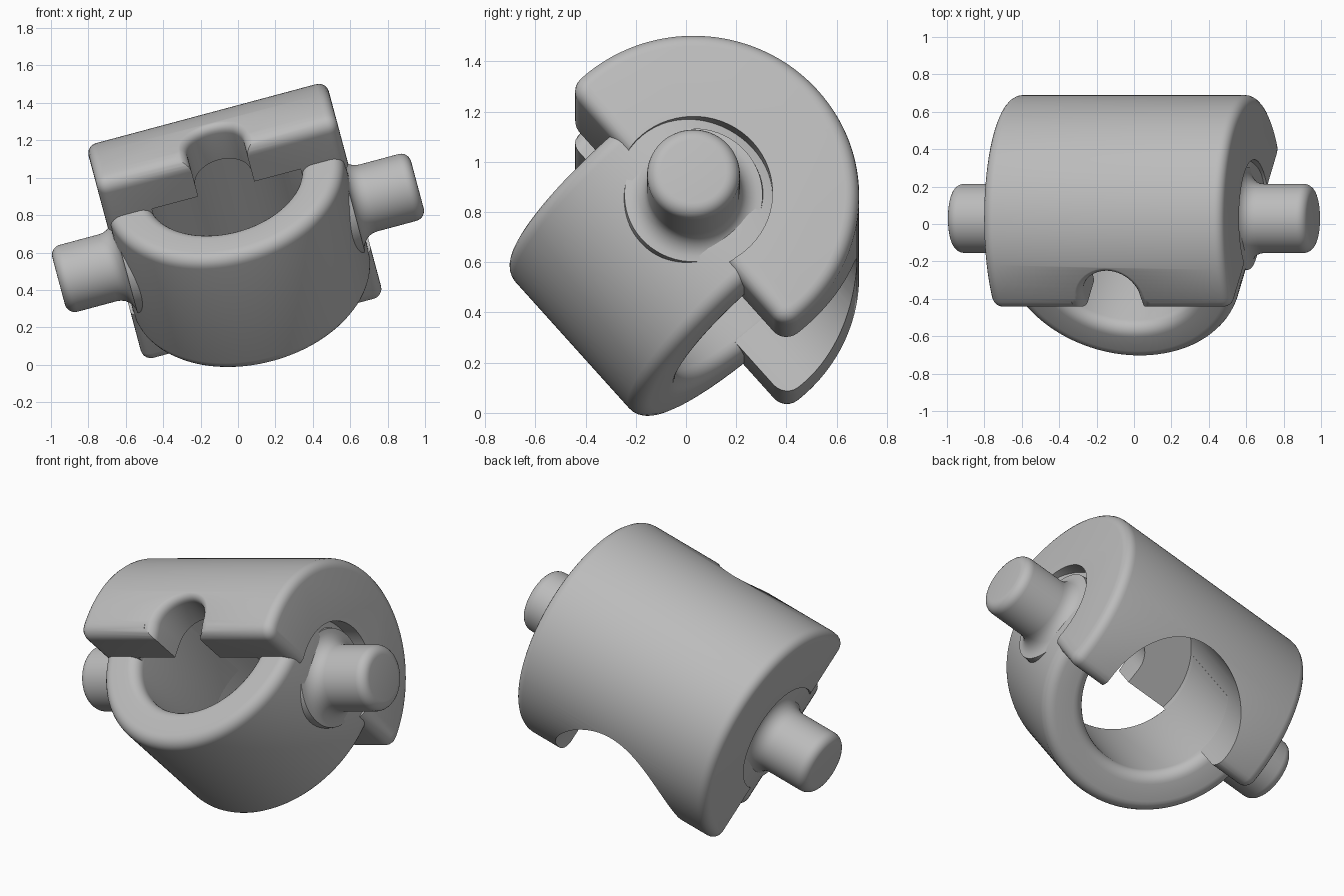
import bpy, bmesh
from math import sin, cos, pi, radians, sqrt, atan2
from mathutils import Matrix, Vector

if "Cube" in bpy.data.objects:
    bpy.data.objects.remove(bpy.data.objects["Cube"])

# Local frame: x = bore axis, y = pin axis, z = open side of the barrel
TILT, LEAN = radians(15), radians(41)
pin_dir = Vector((cos(TILT), 0, sin(TILT)))
up = Vector((-sin(TILT), 0, cos(TILT)))
back = Vector((0, 1, 0))
bore_dir = sin(LEAN) * back - cos(LEAN) * up
open_dir = -cos(LEAN) * back - sin(LEAN) * up
FRAME = Matrix((bore_dir, pin_dir, open_dir)).transposed().to_4x4()
FRAME.translation = (0, 0.03, 0.705)

R, HALF, CUT = 0.66, 0.665, 0.09        # barrel radius, half length, flat height
RING_R, BORE_R, RING_H = 0.65, 0.42, 0.41

metal = bpy.data.materials.new("grey_metal")
metal.use_nodes = True
GREY = (0.5, 0.5, 0.5, 1)
metal.diffuse_color = GREY
metal.node_tree.nodes["Principled BSDF"].inputs["Base Color"].default_value = GREY


def finish(bm, name):
    """Turn a bmesh into an object placed in the tilted frame."""
    bmesh.ops.recalc_face_normals(bm, faces=bm.faces[:])
    mesh = bpy.data.meshes.new(name)
    bm.to_mesh(mesh)
    bm.free()
    mesh.materials.append(metal)
    ob = bpy.data.objects.new(name, mesh)
    bpy.context.collection.objects.link(ob)
    ob.matrix_world = FRAME
    return ob


def activate(ob):
    bpy.ops.object.select_all(action='DESELECT')
    ob.select_set(True)
    bpy.context.view_layer.objects.active = ob


def smooth(ob):
    activate(ob)
    bpy.ops.object.shade_smooth_by_angle(angle=radians(32))


def cut(ob, cutter):
    activate(ob)
    mod = ob.modifiers.new("cut", 'BOOLEAN')
    mod.operation, mod.solver, mod.object = 'DIFFERENCE', 'EXACT', cutter
    bpy.ops.object.modifier_apply(modifier=mod.name)
    bpy.data.objects.remove(cutter)


def loft(name, loops):
    """Skin a list of closed loops and cap both ends."""
    bm = bmesh.new()
    rows = [[bm.verts.new(p) for p in loop] for loop in loops]
    for a, b in zip(rows, rows[1:]):
        for i in range(len(a)):
            j = (i + 1) % len(a)
            bm.faces.new((a[i], a[j], b[j], b[i]))
    bm.faces.new(rows[0])
    bm.faces.new(rows[-1])
    return finish(bm, name)


def lathe(name, profile, axis, count=64):
    """Revolve (position, radius) points about the local x or y axis."""
    def ring(s, r):
        turn = [2 * pi * k / count for k in range(count)]
        if axis == 'x':
            return [(s, r * cos(a), r * sin(a)) for a in turn]
        return [(r * cos(a), s, r * sin(a)) for a in turn]
    return loft(name, [ring(s, r) for s, r in profile])


def arc(cx, cy, r, a0, a1, n):
    return [(cx + r * cos(a0 + (a1 - a0) * k / n),
             cy + r * sin(a0 + (a1 - a0) * k / n)) for k in range(n + 1)]


# Barrel: D-shaped section with rounded corners and rounded end rims
F = 0.07
cz = CUT - F
cx = sqrt((R - F) ** 2 - cz ** 2)
lean = atan2(cz, cx)
outline = arc(-cx, cz, F, pi / 2, pi - lean, 6)
outline += arc(0, 0, R, pi - lean, 2 * pi + lean, 80)[1:-1]
outline += arc(cx, cz, F, lean, pi / 2, 6)
bm = bmesh.new()
ends = [[bm.verts.new((x, s * HALF, z)) for x, z in outline] for s in (-1, 1)]
for i in range(len(outline)):
    j = (i + 1) % len(outline)
    bm.faces.new((ends[0][i], ends[0][j], ends[1][j], ends[1][i]))
caps = [bm.faces.new(e) for e in ends]
bmesh.ops.recalc_face_normals(bm, faces=bm.faces[:])
bmesh.ops.bevel(bm, geom=[e for f in caps for e in f.edges], offset=0.055,
                segments=5, profile=0.5, affect='EDGES')
barrel = finish(bm, "barrel")

# Bore, stopping below the top cover
cut(barrel, lathe("bore_cutter", [(-0.4, BORE_R + 0.001), (1, BORE_R + 0.001)], 'x', 96))

# Pockets around the pins
for s in (-1, 1):
    cut(barrel, lathe("pocket_cutter", [(s * 0.5, 0.315), (s * 0.9, 0.315)], 'y'))

# Slot in the top cover, with a mouth that flares out to the barrel surface
SLOT, FLARE = 0.155, 0.06


def slot_loop(r, depth=None, x=None):
    pts = [(r, 0.3)] + [(r * cos(a), -r * sin(a))
                        for a in (pi * k / 24 for k in range(25))] + [(-r, 0.3)]
    return [(x if x is not None else -sqrt(R * R - z * z) + depth, y, z)
            for y, z in pts]


loops = [slot_loop(SLOT, x=-0.3)]
for k in range(7):
    a = pi / 2 * k / 6
    loops.append(slot_loop(SLOT + FLARE * (1 - cos(a)),
                           depth=FLARE * (1 - sin(a)) - 0.004))
loops.append(slot_loop(SLOT + FLARE, x=-0.9))
cut(barrel, loft("slot_cutter", loops))
smooth(barrel)

# Ring collar: rounded wall section swept round the bore axis
E = 0.065
section = []
for k, (sx, r) in enumerate([(1, RING_R - E), (-1, RING_R - E),
                             (-1, BORE_R + E), (1, BORE_R + E)]):
    section += arc(sx * (RING_H - E), r, E, k * pi / 2, (k + 1) * pi / 2, 6)
bm = bmesh.new()
face = bm.faces.new([bm.verts.new((x, 0, r)) for x, r in section])
SPREAD = radians(125)
bmesh.ops.rotate(bm, verts=bm.verts[:], cent=(0, 0, 0),
                 matrix=Matrix.Rotation(-SPREAD, 3, 'X'))
bmesh.ops.spin(bm, geom=[face], cent=(0, 0, 0), axis=(1, 0, 0),
               angle=2 * SPREAD, steps=80, use_duplicate=False)
smooth(finish(bm, "ring_collar"))

# Pins with flared roots and rounded ends
PIN_R, PIN_END, PE = 0.185, 0.993, 0.055
for side, s in (("left", 1), ("right", -1)):
    profile = [(0.5, 0.28), (0.59, 0.28)]
    profile += [(y, r) for r, y in arc(PIN_R + 0.09, 0.72, 0.09, 1.5 * pi, pi, 6)]
    profile += [(y, r) for r, y in arc(PIN_R - PE, PIN_END - PE, PE, 0, pi / 2, 6)]
    smooth(lathe(side + "_pin", [(s * y, r) for y, r in profile], 'y'))
